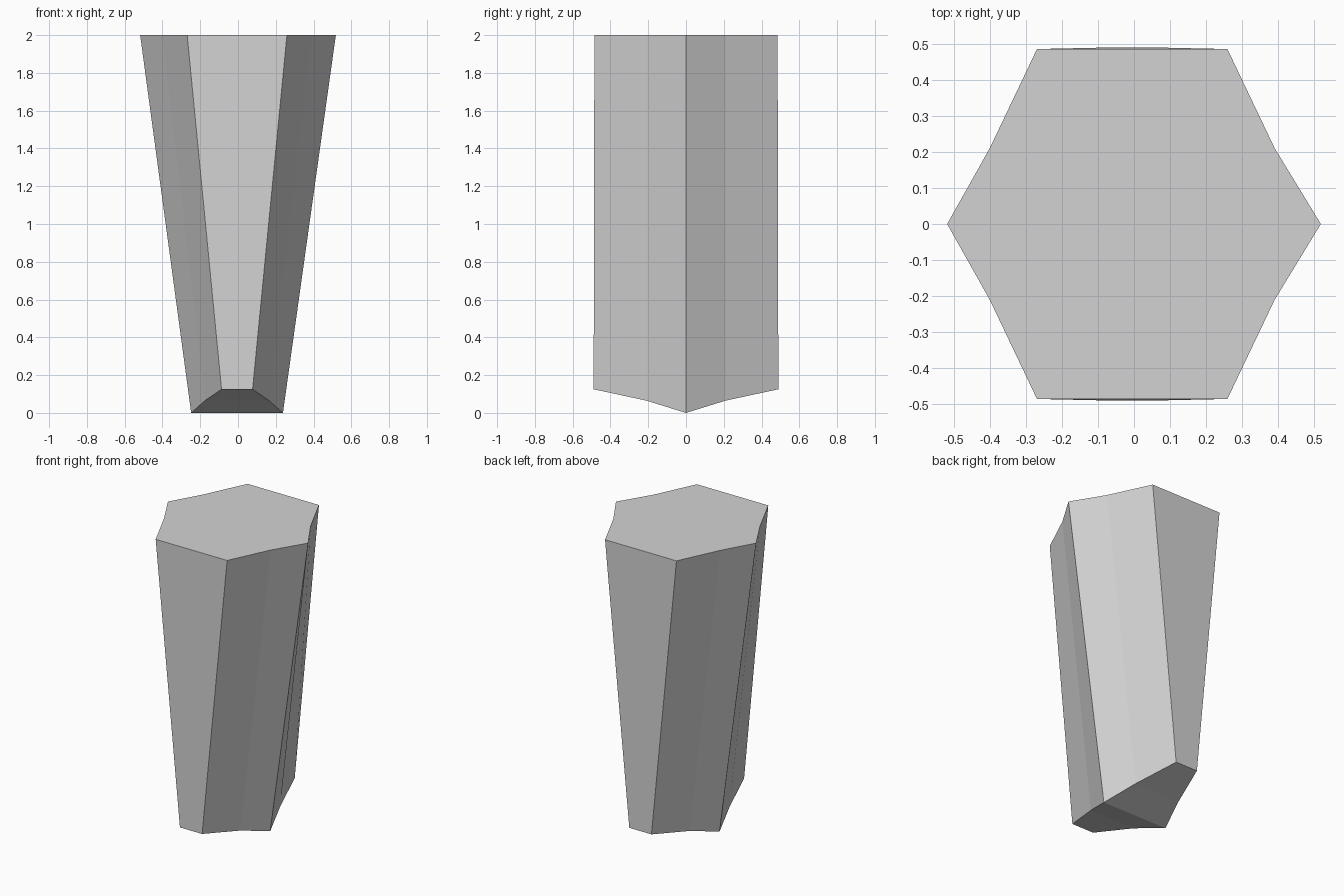
import bpy
import bmesh

cube = bpy.data.objects.get("Cube")
if cube:
    bpy.data.objects.remove(cube, do_unlink=True)

# Single stone grey
grey = bpy.data.materials.new("stone grey")
grey.use_nodes = True
colour = (0.65, 0.65, 0.65, 1)
grey.diffuse_color = colour
grey.node_tree.nodes["Principled BSDF"].inputs["Base Color"].default_value = colour

# Cross rows from the front edge to the back edge:
# y top, y bottom, half width top, half width bottom, bottom height
half = [(0.485, 0.489, 0.264, 0.082, 0.125),
        (0.21, 0.21, 0.395, 0.17, 0.065),
        (0, 0, 0.518, 0.243, 0)]
rows = [(-yt, -yb, wt, wb, z) for yt, yb, wt, wb, z in half] + half[1::-1]
shift = -0.005

bm = bmesh.new()
top, bottom = [], []
for yt, yb, wt, wb, z in rows:
    top.append([bm.verts.new((s * wt + shift * (yt != 0), yt, 2)) for s in (-1, 1)])
    bottom.append([bm.verts.new((s * wb + shift, yb, z)) for s in (-1, 1)])

# Flat cap, creased underside and the slightly hollow flanks
for i in range(len(rows) - 1):
    bm.faces.new((top[i][0], top[i][1], top[i + 1][1], top[i + 1][0]))
    bm.faces.new((bottom[i][0], bottom[i + 1][0], bottom[i + 1][1], bottom[i][1]))
    for s in (0, 1):
        bm.faces.new((top[i][s], top[i + 1][s], bottom[i + 1][s], bottom[i][s]))

# Front and back panels
for i in (0, -1):
    bm.faces.new((top[i][0], top[i][1], bottom[i][1], bottom[i][0]))
bmesh.ops.recalc_face_normals(bm, faces=bm.faces)

mesh = bpy.data.meshes.new("tapered_block")
bm.to_mesh(mesh)
bm.free()
mesh.materials.append(grey)
block = bpy.data.objects.new("tapered_block", mesh)
bpy.context.collection.objects.link(block)
